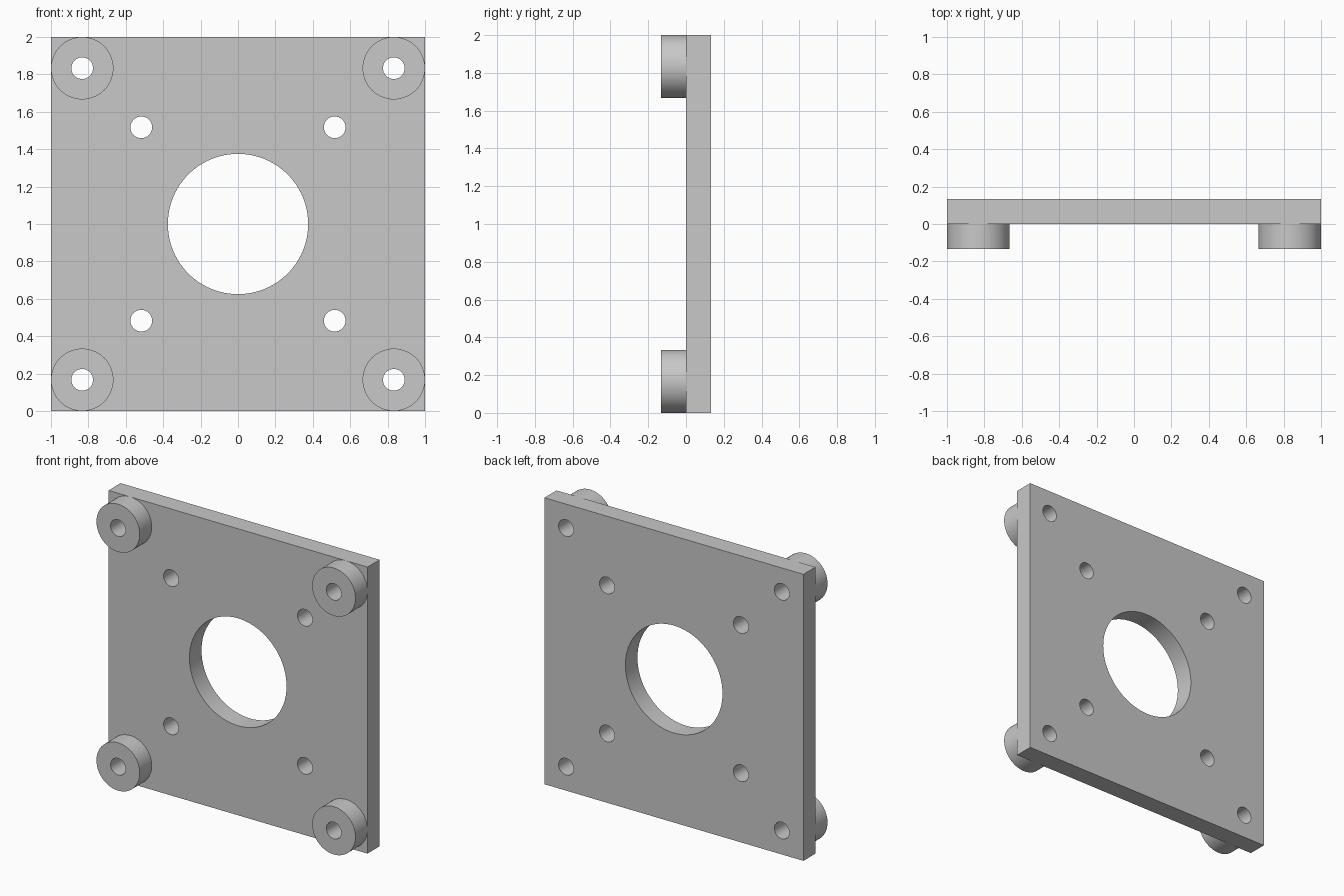
import bpy, bmesh, math

if "Cube" in bpy.data.objects:
    bpy.data.objects.remove(bpy.data.objects["Cube"])

THICK = 0.133      # plate thickness and boss height
HOLE_R = 0.058     # screw hole radius
BOSS_R = 0.167
BOSS = 0.833       # offset of the corner bosses from the centre
INNER = 0.517      # offset of the inner screw holes

grey = bpy.data.materials.new("light grey")
grey.diffuse_color = (0.58, 0.58, 0.58, 1)
grey.use_nodes = True
grey.node_tree.nodes["Principled BSDF"].inputs["Base Color"].default_value = grey.diffuse_color


def circle(cx, cz, r, n):
    return [(cx + r * math.cos(2 * math.pi * i / n),
             cz + r * math.sin(2 * math.pi * i / n)) for i in range(n)]


def corners(d):
    return [(sx * d, 1 + sz * d) for sx in (-1, 1) for sz in (-1, 1)]


def slab(name, loops, y0, y1):
    """Fill an outline with holes in the XZ plane and extrude it along y."""
    bm = bmesh.new()
    for loop in loops:
        vs = [bm.verts.new((x, y0, z)) for x, z in loop]
        for a, b in zip(vs, vs[1:] + vs[:1]):
            bm.edges.new((a, b))
    bmesh.ops.triangle_fill(bm, use_beauty=True, use_dissolve=False,
                            edges=bm.edges[:], normal=(0, -1, 0))
    ext = bmesh.ops.extrude_face_region(bm, geom=bm.faces[:], use_keep_orig=True)
    for v in ext["geom"]:
        if isinstance(v, bmesh.types.BMVert):
            v.co.y = y1
    bmesh.ops.recalc_face_normals(bm, faces=bm.faces[:])
    mesh = bpy.data.meshes.new(name)
    bm.to_mesh(mesh)
    bm.free()
    mesh.materials.append(grey)
    ob = bpy.data.objects.new(name, mesh)
    bpy.context.collection.objects.link(ob)
    bpy.ops.object.select_all(action='DESELECT')
    ob.select_set(True)
    bpy.context.view_layer.objects.active = ob
    bpy.ops.object.shade_smooth_by_angle(angle=math.radians(30))


# Square plate with the central bore and eight screw holes
holes = [circle(x, z, HOLE_R, 32) for x, z in corners(BOSS) + corners(INNER)]
slab("mounting_plate",
     [[(-1, 0), (1, 0), (1, 2), (-1, 2)], circle(0, 1, 0.375, 96)] + holes,
     0, THICK)

# Round spacer bosses on the front corners
for i, (x, z) in enumerate(corners(BOSS)):
    slab(f"corner_boss_{i + 1}",
         [circle(x, z, BOSS_R, 64), circle(x, z, HOLE_R, 32)], -THICK, 0)
